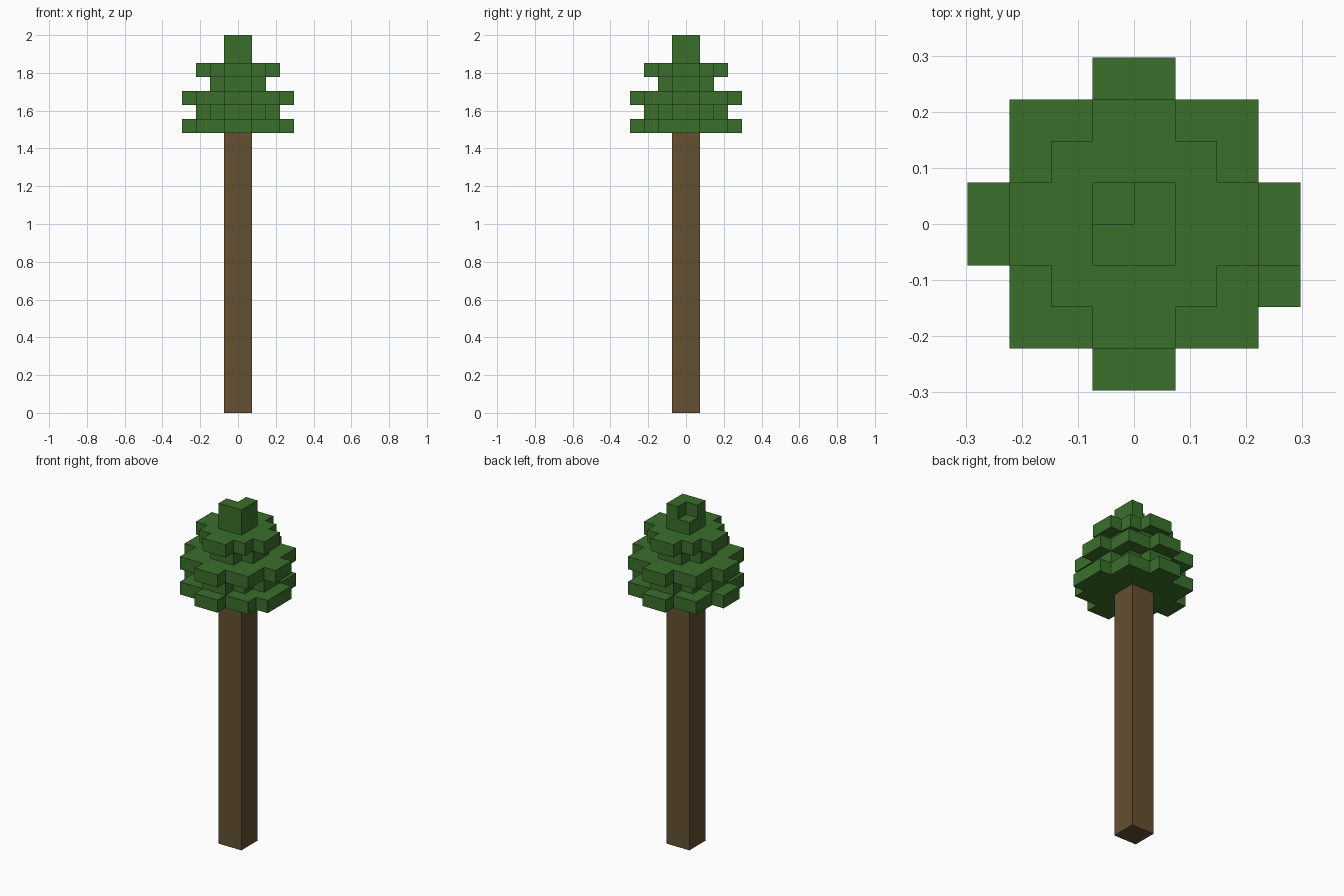
import bpy
import bmesh

cube = bpy.data.objects.get("Cube")
if cube:
    bpy.data.objects.remove(cube, do_unlink=True)

CELL = 2 / 27  # edge of one block


def make_material(name, rgb):
    mat = bpy.data.materials.new(name)
    mat.use_nodes = True
    mat.diffuse_color = (*rgb, 1)
    bsdf = next(n for n in mat.node_tree.nodes if n.type == "BSDF_PRINCIPLED")
    bsdf.inputs["Base Color"].default_value = (*rgb, 1)
    return mat


def four_way(corner):
    """Turn the stepped outline of one quadrant into a closed outline."""
    outline = []
    for _ in range(4):
        outline += corner
        corner = [(-y, x) for x, y in corner]
    return outline


def slab(name, outline, bottom, height, mat):
    """Extrude an outline, measured in blocks, into a flat-shaded solid."""
    bm = bmesh.new()
    base = bm.faces.new([bm.verts.new((x * CELL, y * CELL, bottom * CELL)) for x, y in outline])
    top = bmesh.ops.extrude_face_region(bm, geom=[base], use_keep_orig=True)
    verts = [v for v in top["geom"] if isinstance(v, bmesh.types.BMVert)]
    bmesh.ops.translate(bm, verts=verts, vec=(0, 0, height * CELL))
    bmesh.ops.recalc_face_normals(bm, faces=bm.faces)
    mesh = bpy.data.meshes.new(name)
    bm.to_mesh(mesh)
    bm.free()
    mesh.materials.append(mat)
    obj = bpy.data.objects.new(name, mesh)
    bpy.context.collection.objects.link(obj)
    return obj


bark = make_material("bark brown", (0.130, 0.080, 0.032))
leaf = make_material("leaf green", (0.042, 0.159, 0.024))

# Stepped outlines, widest to narrowest
wide = four_way([(4, 1), (3, 1), (3, 3), (1, 3), (1, 4)])
medium = four_way([(3, 1), (2, 1), (2, 2), (1, 2), (1, 3)])
small = four_way([(2, 1), (1, 1), (1, 2)])
core = four_way([(1, 1)])

# The lowest layer has one extra block beside its right-hand arm
extra = {(4, -1): (4, -2), (3, -1): (3, -2)}
lowest = [extra.get(p, p) for p in wide]

# The tip lacks one quarter
tip = [(1, 1), (0, 1), (0, 0), (-1, 0), (-1, -1), (1, -1)]

slab("trunk", core, 0, 20, bark)
layers = [("lowest_leaves", lowest), ("lower_leaves", medium), ("wide_leaves", wide),
          ("inner_leaves", small), ("upper_leaves", medium), ("crown_base", core),
          ("crown_tip", tip)]
for i, (name, outline) in enumerate(layers):
    slab(name, outline, 20 + i, 1, leaf)
